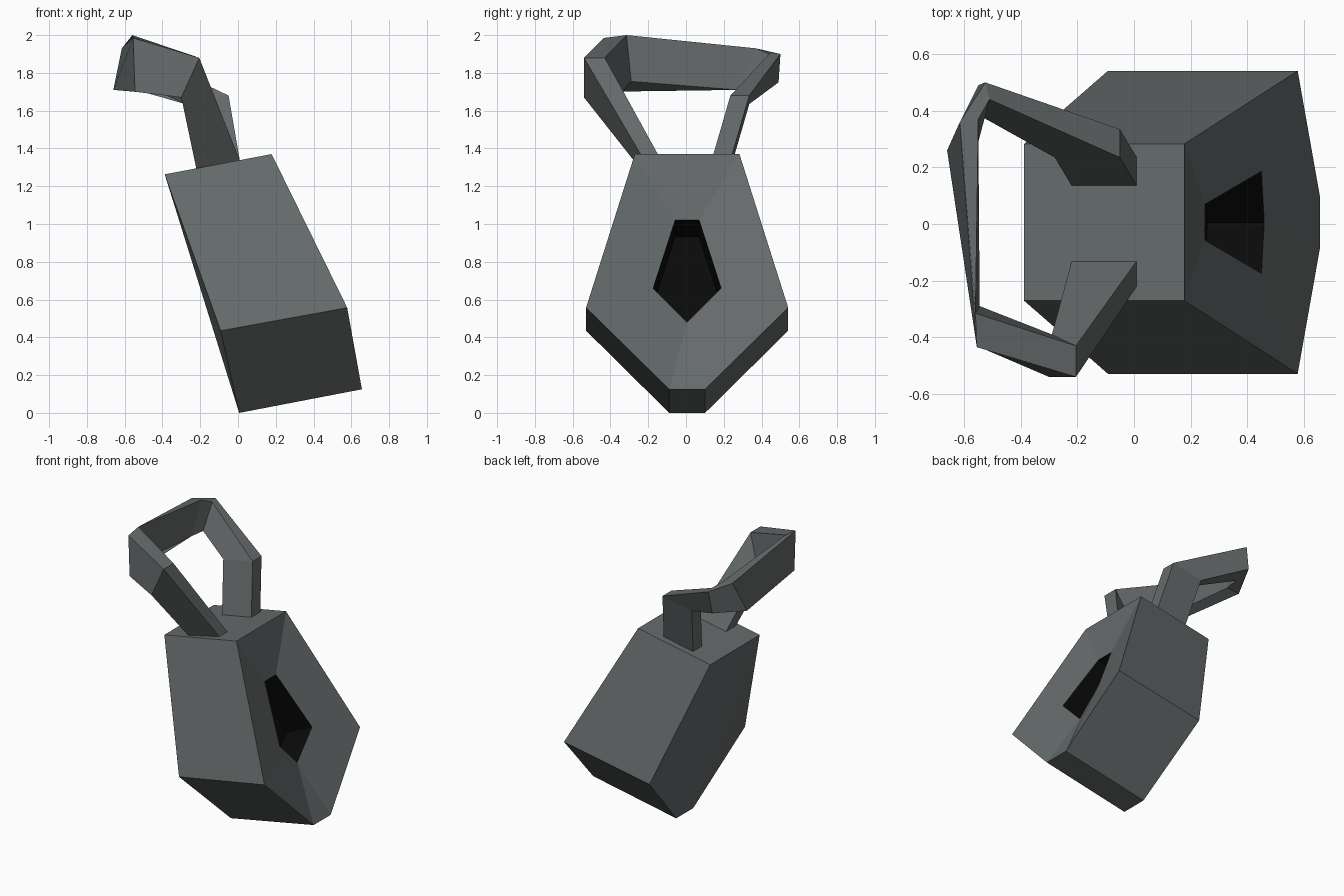
import bpy, bmesh
from mathutils import Vector

if "Cube" in bpy.data.objects:
    bpy.data.objects.remove(bpy.data.objects["Cube"])


def material(name, color):
    m = bpy.data.materials.new(name)
    m.diffuse_color = (*color, 1)
    m.use_nodes = True
    m.node_tree.nodes["Principled BSDF"].inputs["Base Color"].default_value = m.diffuse_color
    return m


def add_object(name, bm, mats):
    bmesh.ops.recalc_face_normals(bm, faces=bm.faces)
    me = bpy.data.meshes.new(name)
    bm.to_mesh(me)
    bm.free()
    for m in mats:
        me.materials.append(m)
    ob = bpy.data.objects.new(name, me)
    bpy.context.collection.objects.link(ob)
    return ob


def bridge(bm, a, b, mat=0):
    """Join two equal closed loops of vertices with quads."""
    for i in range(len(a)):
        j = (i + 1) % len(a)
        bm.faces.new((a[i], a[j], b[j], b[i])).material_index = mat


iron = material("dark_metal", (0.13, 0.145, 0.145))
black = material("black", (0.003, 0.003, 0.003))
CY = 0.006  # body centre line


def mirrored_loop(bm, half, centre=()):
    """Half profile (x, y, z) on -y, optional centre point, then its mirror."""
    pts = [(x, CY - y, z) for x, y, z in half]
    pts += [(x, CY, z) for x, z in centre]
    pts += [(x, CY + y, z) for x, y, z in reversed(half)]
    return [bm.verts.new(p) for p in pts]


# Lock body: tilted hexagonal block with a sunken keyhole
bm = bmesh.new()
back = mirrored_loop(bm, [(-0.388, 0.277, 1.263), (-0.092, 0.535, 0.435), (0.006, 0.095, 0.0)])
front = mirrored_loop(bm, [(0.178, 0.277, 1.37), (0.578, 0.535, 0.557), (0.656, 0.095, 0.125)])
rim = mirrored_loop(bm, [(0.25, 0.063, 1.022), (0.45, 0.18, 0.66)], [(0.46, 0.48)])
floor = [bm.verts.new(v.co + Vector((-0.2, 0, -0.09))) for v in rim]
bridge(bm, back, front)
bm.faces.new((back[0], back[2], back[3], back[5]))
bm.faces.new(back[:3])
bm.faces.new(back[3:])
f, r = front, rim
for quad in ((f[0], f[1], r[1], r[0]), (f[1], f[2], r[2], r[1]), (f[2], f[3], r[2]),
             (f[3], f[4], r[3], r[2]), (f[4], f[5], r[4], r[3]), (f[5], f[0], r[0], r[4])):
    bm.faces.new(quad)
bridge(bm, rim, floor, 1)
bm.faces.new(floor).material_index = 1
add_object("lock_body", bm, [iron, black])

# Shackle: bent four-sided bar; each ring is top inner, top outer, bottom outer, bottom inner
rings = [
    [(0.01, -0.13, 1.335), (0.01, -0.22, 1.335), (-0.22, -0.24, 1.29), (-0.22, -0.13, 1.29)],
    [(-0.205, -0.43, 1.88), (-0.205, -0.54, 1.88), (-0.30, -0.54, 1.67), (-0.29, -0.39, 1.64)],
    [(-0.56, -0.315, 2.0), (-0.555, -0.435, 1.985), (-0.545, -0.435, 1.70), (-0.545, -0.29, 1.755)],
    [(-0.55, 0.37, 1.93), (-0.615, 0.36, 1.93), (-0.66, 0.26, 1.71), (-0.555, 0.27, 1.71)],
    [(-0.51, 0.44, 1.90), (-0.525, 0.50, 1.90), (-0.55, 0.49, 1.75), (-0.54, 0.38, 1.71)],
    [(-0.05, 0.235, 1.68), (-0.05, 0.335, 1.68), (-0.28, 0.335, 1.635), (-0.28, 0.235, 1.635)],
    [(0.01, 0.135, 1.335), (0.01, 0.235, 1.335), (-0.22, 0.235, 1.29), (-0.22, 0.135, 1.29)],
]
bm = bmesh.new()
loops = [[bm.verts.new(p) for p in ring] for ring in rings]
for a, b in zip(loops, loops[1:]):
    bridge(bm, a, b)
bm.faces.new(loops[0])
bm.faces.new(loops[-1])
add_object("shackle", bm, [iron])
